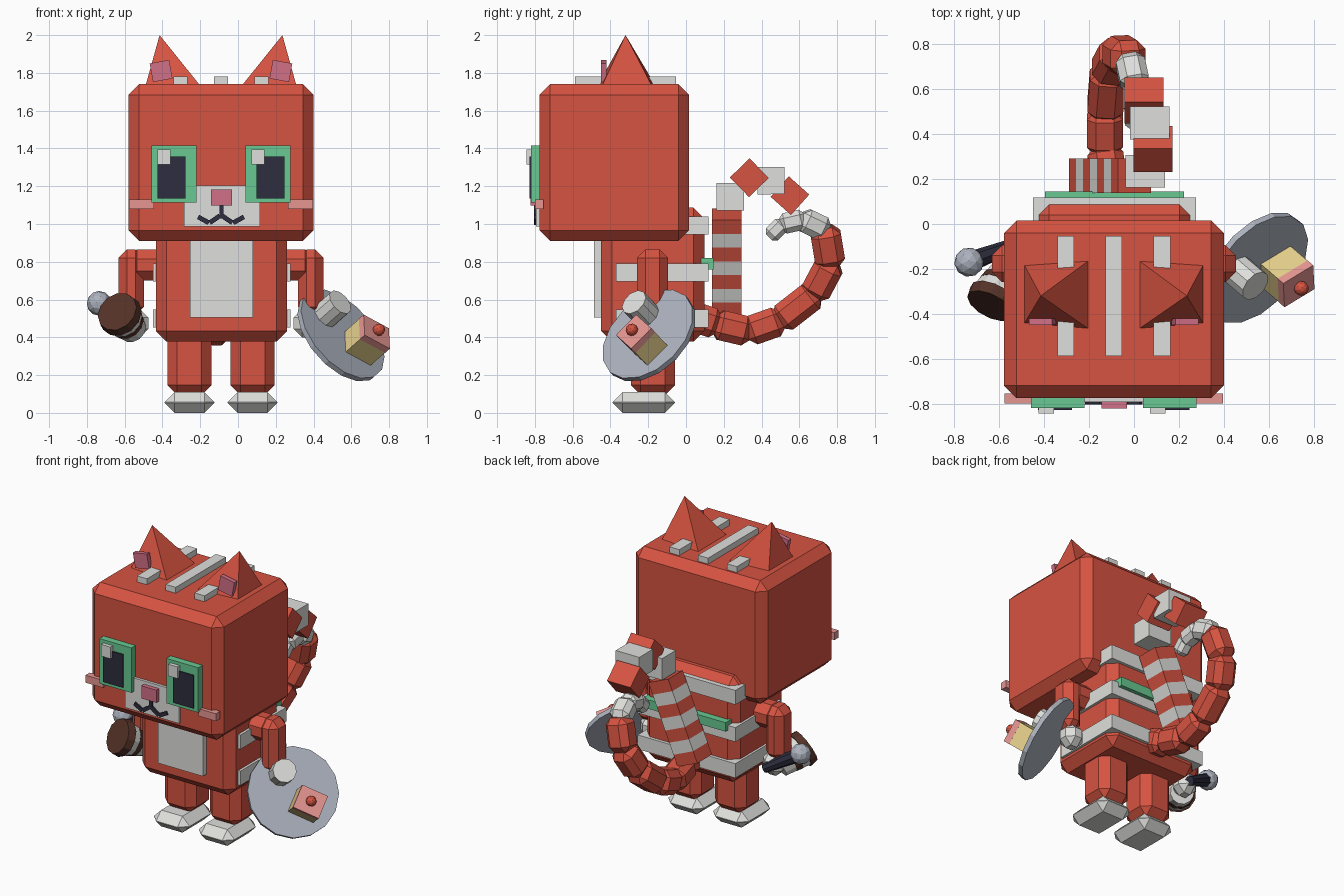
import bpy, bmesh
from mathutils import Matrix, Vector

cube = bpy.data.objects.get("Cube")
if cube:
    bpy.data.objects.remove(cube, do_unlink=True)


def material(name, *rgb):
    linear = [((c / 255 + .055) / 1.055) ** 2.4 for c in rgb] + [1]
    mat = bpy.data.materials.new(name)
    mat.use_nodes = True
    mat.diffuse_color = linear
    mat.node_tree.nodes["Principled BSDF"].inputs["Base Color"].default_value = linear
    return mat


red = material("fur red", 214, 83, 65)
white = material("soft white", 223, 223, 220)
green = material("green", 104, 200, 146)
dark = material("dark navy", 46, 45, 62)
rose = material("rose pink", 210, 112, 135)
blush = material("light pink", 234, 152, 148)
gray = material("steel gray", 172, 178, 190)
cream = material("cake cream", 232, 210, 142)
brown = material("dark brown", 84, 50, 40)
CX = -.09          # centre line of the character
SIDES = (("right", -1), ("left", 1))


def finish(name, bm, mat, matrix=None):
    bmesh.ops.recalc_face_normals(bm, faces=bm.faces)
    mesh = bpy.data.meshes.new(name)
    bm.to_mesh(mesh)
    bm.free()
    mesh.materials.append(mat)
    obj = bpy.data.objects.new(name, mesh)
    if matrix:
        obj.matrix_world = matrix
    bpy.context.collection.objects.link(obj)
    return obj


def block(name, mat, size, at, bevel=0, frame=None):
    """Box of a given size, centred at a point, optionally in a rotated frame."""
    bm = bmesh.new()
    bmesh.ops.create_cube(bm, size=1)
    bmesh.ops.scale(bm, vec=size, verts=bm.verts)
    if bevel:
        bmesh.ops.bevel(bm, geom=bm.edges[:], offset=bevel, segments=1,
                        affect='EDGES', profile=.5)
    move = Matrix.Translation(at)
    return finish(name, bm, mat, frame @ move if frame else move)


def span(name, mat, xs, ys, zs, bevel=0):
    """Box given by its extent on each axis."""
    pairs = (xs, ys, zs)
    return block(name, mat, [b - a for a, b in pairs],
                 [(a + b) / 2 for a, b in pairs], bevel)


def tube(name, mat, r1, r2, depth, at, frame, sides=12):
    bm = bmesh.new()
    bmesh.ops.create_cone(bm, cap_ends=True, segments=sides, radius1=r1,
                          radius2=r2, depth=depth)
    return finish(name, bm, mat, frame @ Matrix.Translation(at))


def ball(name, mat, radius, at, frame=None):
    bm = bmesh.new()
    bmesh.ops.create_icosphere(bm, subdivisions=2, radius=radius)
    move = Matrix.Translation(at)
    return finish(name, bm, mat, frame @ move if frame else move)


def frame_at(origin, axis, side):
    """Frame whose z follows axis and whose x follows side."""
    z = Vector(axis).normalized()
    y = z.cross(Vector(side)).normalized()
    x = y.cross(z)
    rot = Matrix((x, y, z)).transposed().to_4x4()
    return Matrix.Translation(origin) @ rot


def turned(at, angle, axis):
    return Matrix.Translation(at) @ Matrix.Rotation(angle, 4, axis)


# Head and body
span("head", red, (-.58, .4), (-.775, .015), (.91, 1.74), .056)
span("body", red, (-.435, .26), (-.45, .097), (.377, 1.087), .057)
span("belly_patch", white, (-.254, .08), (-.487, -.4), (.505, .93))
for i, z in enumerate((.5, .743, .993)):
    span(f"body_stripe_{i}", white, (-.45, .277), (-.37, .118), (z - .048, z + .048))
span("back_bar", green, (-.396, .222), (.08, .145), (.76, .82))

# Head stripes
for i in (-1, 0, 1):
    block(f"head_stripe_{i + 2}", white, (.075, .534, .08), (CX + .214 * i, -.32, 1.74))

# Ears, eyes and cheeks
for side, s in SIDES:
    bm = bmesh.new()
    corners = [(.4, -.18), (.4, -.445), (.108, -.47), (.108, -.16)]
    base = [bm.verts.new((CX + s * x, y, 1.73)) for x, y in corners]
    tip = bm.verts.new((CX + s * .325, -.32, 2))
    bm.faces.new(base)
    for a, b in zip(base, base[1:] + base[:1]):
        bm.faces.new((a, b, tip))
    finish(f"{side}_ear", bm, red)
    block(f"{side}_inner_ear", rose, (.105, .03, .1), (0, 0, 0),
          frame=turned((CX + s * .317, -.435, 1.81), s * .18, 'Y'))
    eye = CX + s * .249
    block(f"{side}_eye_frame", green, (.238, .06, .302), (eye, -.79, 1.265))
    block(f"{side}_pupil", dark, (.15, .05, .223), (CX + s * .262, -.803, 1.247))
    block(f"{side}_eye_glint", white, (.069, .05, .079), (eye - .053, -.82, 1.355))
    block(f"{side}_cheek", blush, (.13, .045, .05), (CX + s * .421, -.777, 1.105))

# Muzzle, nose and mouth
span("muzzle", white, (-.286, .116), (-.793, -.74), (.987, 1.204))
span("nose", rose, (-.144, -.032), (-.822, -.77), (1.098, 1.183))
block("mouth_centre", dark, (.022, .02, .07), (CX + .003, -.794, 1.065))
for side, s in SIDES:
    for part, x, z, tilt in (("inner", .033, 1.025, .6), ("outer", .093, 1.022, -.5)):
        block(f"{side}_mouth_{part}", dark, (.065, .02, .025), (0, 0, 0),
              frame=turned((CX + s * x, -.794, z), s * tilt, 'Y'))

# Legs, feet, arms and hands
for side, s in SIDES:
    leg = CX + s * .167
    block(f"{side}_leg", red, (.234, .234, .36), (leg, -.175, .275), .052)
    block(f"{side}_foot", white, (.265, .332, .11), (leg, -.224, .055), .0535)
    block(f"{side}_shoulder", red, (.2, .165, .165), (CX + s * .395, -.177, .783), .05)
    block(f"{side}_arm", red, (.135, .165, .35), (CX + s * .476, -.177, .69), .045)
    block(f"{side}_hand", white, (.14, .14, .15), (CX + s * .455, -.165, .475), .045)

# Plate with a cup and a slice of cake, in the plate's own frame
plate = frame_at((.545, -.195, .41), (.63, -.54, .56), (.77, .47, -.42))
tube("plate", gray, .285, .285, .03, (0, 0, 0), plate, 16)
tube("plate_cup", white, .075, .075, .14, (-.115, .07, .07), plate, 10)
block("cake_slice", cream, (.17, .15, .13), (.1, -.05, .07), frame=plate)
block("cake_icing", blush, (.172, .152, .04), (.1, -.05, .155), frame=plate)
ball("cake_cherry", red, .033, (.1, -.05, .193), plate)

# Capped cup held forward in the right hand
cup = frame_at((-.63, -.345, .525), (-.4, -.78, .45), (1, 0, 0))
tube("cup_lid", brown, .12, .112, .05, (0, 0, 0), cup)
tube("cup_rim", white, .1, .11, .05, (0, 0, -.05), cup)
tube("cup_sleeve", brown, .092, .102, .04, (0, 0, -.095), cup)
tube("cup_base", white, .075, .09, .07, (0, 0, -.15), cup)

# Wand with a round head, in the same hand
wand = frame_at((-.735, -.17, .58), (-.21, -.08, .12), (0, 1, 0))
ball("wand_head", gray, .066, (0, 0, 0), wand)
tube("wand_handle", dark, .03, .045, .24, (0, 0, -.14), wand, 8)

# Jointed tail with a white tip: each link spans two path points
path = [(-.09, .04, .51), (-.11, .16, .47), (-.13, .33, .43), (-.13, .5, .49),
        (-.115, .68, .63), (-.07, .765, .79), (-.02, .735, .97),
        (.005, .62, 1.025), (.005, .51, 1.0), (.005, .45, .94)]
widths = [.16] * 6 + [.13, .11, .09]
for i, width in enumerate(widths):
    a, b = Vector(path[i]), Vector(path[i + 1])
    link = frame_at((a + b) / 2, b - a, (1, 0, 0))
    block(f"tail_link_{i + 1}", red if i < 6 else white,
          (width, width, (b - a).length + .03), (0, 0, 0), width * .25, link)

# Leaning striped column behind the body
for i in range(7):
    lean = turned((-.2 + .031 * i, .215, .58 + .0725 * i), .404, 'Y')
    block(f"column_band_{i + 1}", white if i % 2 else red, (.16, .155, .0795),
          (0, 0, 0), frame=lean)

# Curled end of the column
curl = [((.05, .235, 1.145), 0), ((.085, .335, 1.245), -.8),
        ((.07, .45, 1.23), -1.57), ((.045, .55, 1.15), -2.3)]
for i, (at, angle) in enumerate(curl):
    block(f"column_curl_{i + 1}", red if i % 2 else white, (.175, .145, .145),
          (0, 0, 0), frame=turned(at, angle, 'X'))
